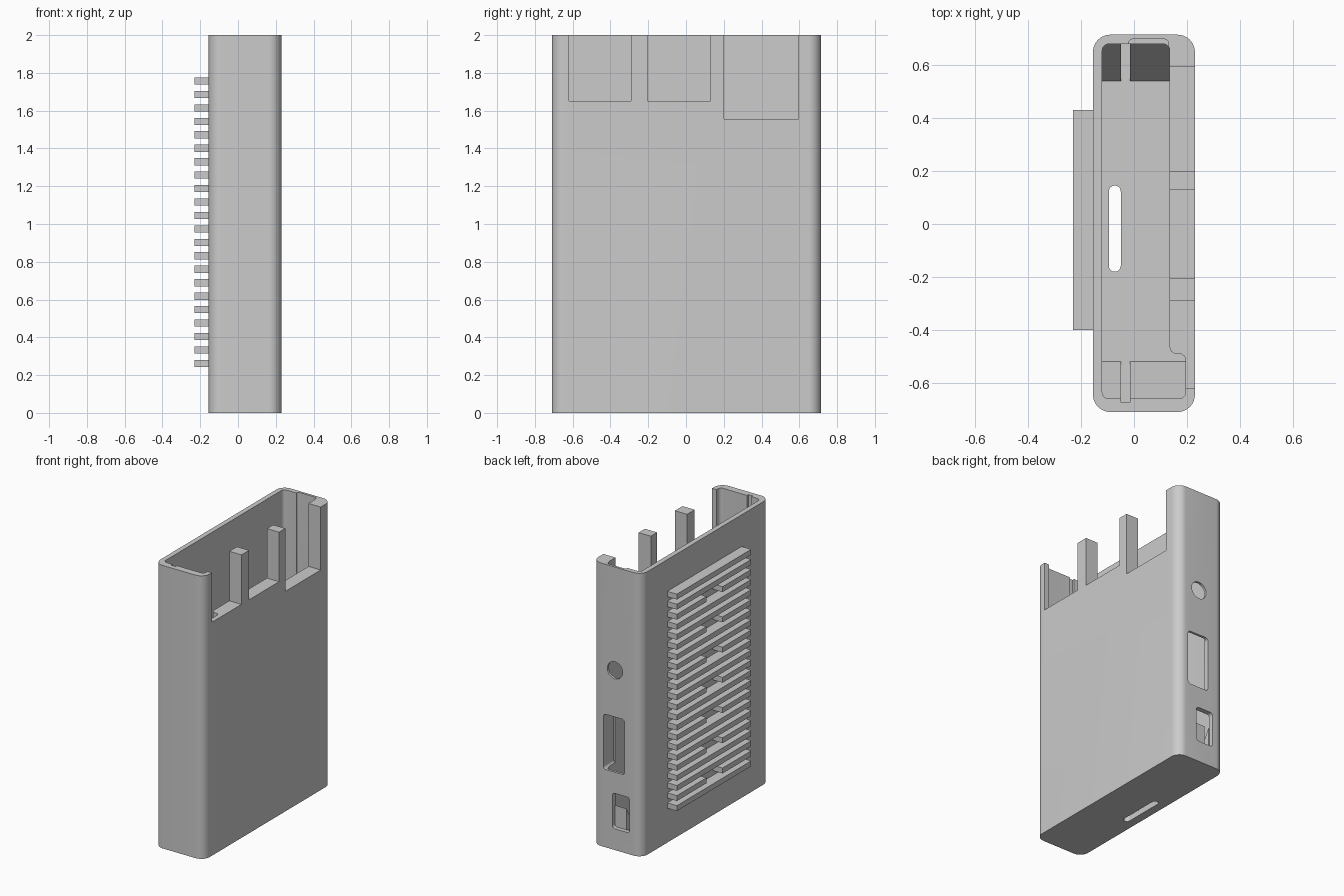
import bpy, bmesh, math
from mathutils import Vector

if "Cube" in bpy.data.objects:
    bpy.data.objects.remove(bpy.data.objects["Cube"])

grey = bpy.data.materials.new("light_grey_plastic")
grey.diffuse_color = (0.6, 0.6, 0.6, 1)
grey.use_nodes = True
grey.node_tree.nodes["Principled BSDF"].inputs["Base Color"].default_value = grey.diffuse_color


def rounded(pts, r, n=8):
    """Round every corner of a 2D polygon with radius r."""
    out = []
    for i, p in enumerate(pts):
        p = Vector(p)
        a = (Vector(pts[i - 1]) - p).normalized()
        b = (Vector(pts[(i + 1) % len(pts)]) - p).normalized()
        half = a.angle(b) / 2
        mid = (a + b).normalized()
        c = p + mid * (r / math.sin(half))
        start = p + a * (r / math.tan(half)) - c
        end = p + b * (r / math.tan(half)) - c
        for k in range(n + 1):
            t = k / n
            d = (start * (1 - t) + end * t).normalized()
            out.append(c + d * r)
    return out


def rect(u0, u1, v0, v1):
    return [(u0, v0), (u1, v0), (u1, v1), (u0, v1)]


def prism(name, pts, w0, w1, axis="z"):
    """Extrude a 2D outline along an axis."""
    place = {"z": lambda u, v, w: (u, v, w),
             "x": lambda u, v, w: (w, u, v),
             "y": lambda u, v, w: (u, w, v)}[axis]
    bm = bmesh.new()
    lo = [bm.verts.new(place(p[0], p[1], w0)) for p in pts]
    hi = [bm.verts.new(place(p[0], p[1], w1)) for p in pts]
    bm.faces.new(lo)
    bm.faces.new(hi)
    for i in range(len(pts)):
        j = (i + 1) % len(pts)
        bm.faces.new((lo[i], lo[j], hi[j], hi[i]))
    bmesh.ops.recalc_face_normals(bm, faces=bm.faces[:])
    me = bpy.data.meshes.new(name)
    bm.to_mesh(me)
    bm.free()
    me.materials.append(grey)
    ob = bpy.data.objects.new(name, me)
    bpy.context.collection.objects.link(ob)
    return ob


# Outer shell
shell = prism("case_shell", rounded(rect(-0.155, 0.23, -0.71, 0.715), 0.065), 0, 2)

# Cavity with the deeper pocket at the -y end
cavity = [(-0.12, -0.66), (0.195, -0.66), (0.195, -0.49),
          (0.135, -0.49), (0.135, 0.68), (-0.12, 0.68)]
cutters = [prism("cavity_cutter", rounded(cavity, 0.025), 0.04, 2.1)]

# Board slot, connector channel and card slot in the floor
cutters.append(prism("board_slot_cutter", rect(-0.05, -0.015, -0.675, -0.6), 0.04, 2.1))
cutters.append(prism("connector_channel_cutter", rounded(rect(-0.02, 0.13, 0.62, 0.698), 0.015), 0.5, 2.1))
cutters.append(prism("card_slot_cutter", rounded(rect(-0.095, -0.05, -0.18, 0.145), 0.022), -0.1, 0.2))

# Three open notches in the +x wall
for y0, y1, z0 in ((-0.62, -0.29, 1.65), (-0.205, 0.13, 1.65), (0.20, 0.595, 1.555)):
    cutters.append(prism("notch_cutter", rect(y0, y1, z0, 2.1), 0.1, 0.4, "x"))

# Side ports in the +y wall
circle = [(0.055 + 0.06 * math.cos(math.tau * i / 32),
           1.27 + 0.06 * math.sin(math.tau * i / 32)) for i in range(32)]
cutters.append(prism("round_port_cutter", circle, 0.6, 0.8, "y"))
cutters.append(prism("wide_port_cutter", rounded(rect(-0.02, 0.145, 0.55, 0.94), 0.02), 0.6, 0.8, "y"))
cutters.append(prism("small_port_cutter", rounded(rect(-0.06, 0.075, 0.15, 0.40), 0.02), 0.6, 0.8, "y"))

# Cut everything and keep only the result
for c in cutters:
    m = shell.modifiers.new(c.name, "BOOLEAN")
    m.operation = "DIFFERENCE"
    m.solver = "EXACT"
    m.object = c
bpy.context.view_layer.update()
result = bpy.data.meshes.new_from_object(
    shell.evaluated_get(bpy.context.evaluated_depsgraph_get()))
shell.modifiers.clear()
shell.data = result
for c in cutters:
    bpy.data.objects.remove(c)

# Sloped board guides at the bottom, one pair each side of the board gap
for y_wall, y_in in ((-0.665, -0.52), (0.685, 0.54)):
    ramp = [(y_wall, 0.03), (y_in, 0.03), (y_in, 0.045), (y_wall, 0.30)]
    x_end = 0.2 if y_wall < 0 else 0.14
    prism("board_guide_lower", ramp, -0.125, -0.05, "x")
    prism("board_guide_upper", ramp, -0.015, x_end, "x")

# Raised grip ribs on the -x face: plain long bars, every third one split
count = 22
for i in range(count):
    z = 0.262 + i * (1.757 - 0.262) / (count - 1)
    spans = [(-0.40, -0.08), (0.10, 0.43)] if i % 3 == 1 else [(-0.40, 0.43)]
    for y0, y1 in spans:
        prism("grip_rib", rect(y0, y1, z - 0.019, z + 0.019), -0.23, -0.15, "x")

# Smooth the rounded corners, keep hard edges
bpy.ops.object.select_all(action="DESELECT")
shell.select_set(True)
bpy.context.view_layer.objects.active = shell
bpy.ops.object.shade_smooth_by_angle(angle=math.radians(30))
